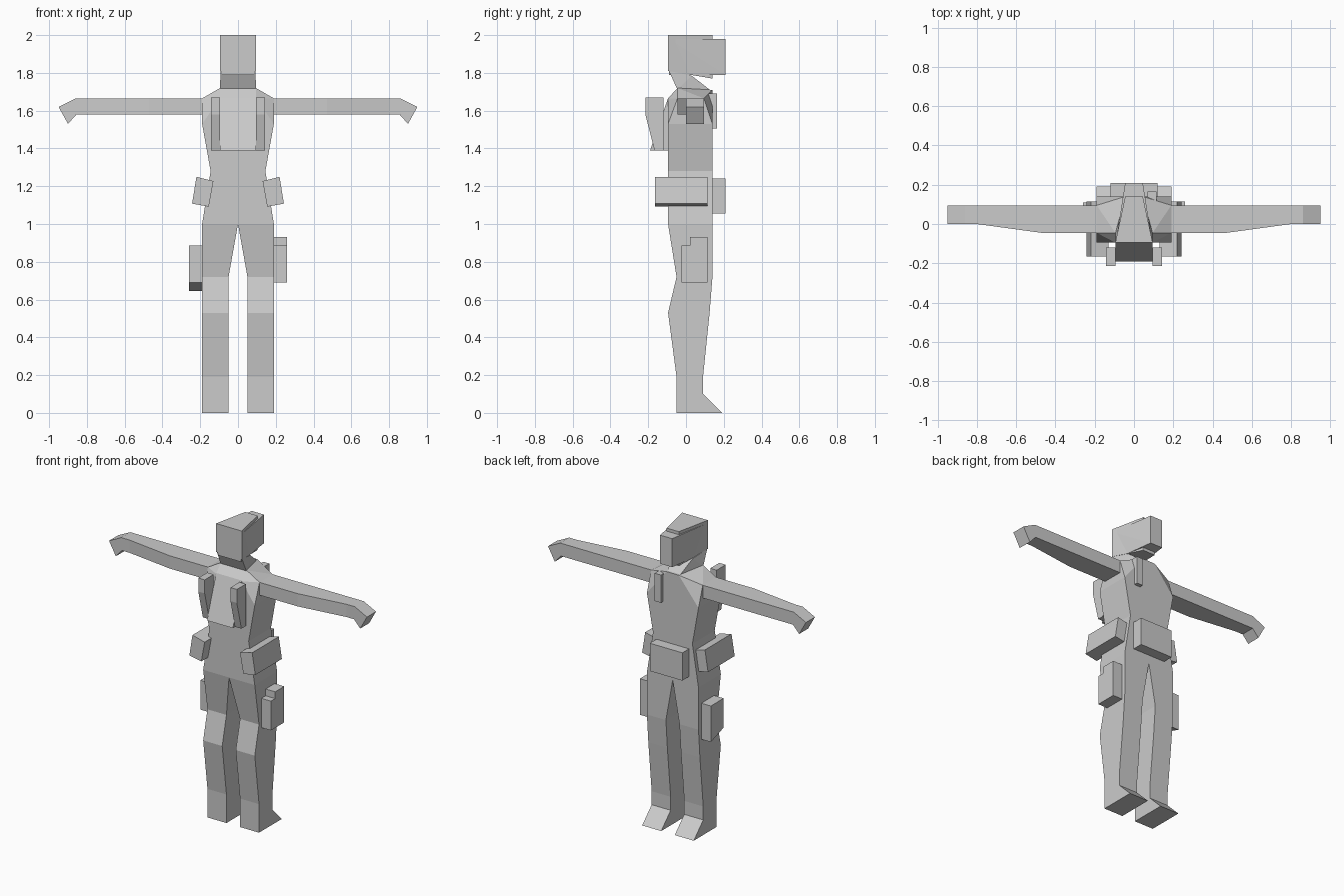
import bpy, bmesh

if "Cube" in bpy.data.objects:
    bpy.data.objects.remove(bpy.data.objects["Cube"])

grey = bpy.data.materials.new("light_grey")
grey.diffuse_color = (0.6, 0.6, 0.6, 1)
grey.use_nodes = True
grey.node_tree.nodes["Principled BSDF"].inputs["Base Color"].default_value = grey.diffuse_color


def finish(name, bm):
    bmesh.ops.recalc_face_normals(bm, faces=bm.faces)
    me = bpy.data.meshes.new(name)
    bm.to_mesh(me)
    bm.free()
    me.materials.append(grey)
    ob = bpy.data.objects.new(name, me)
    bpy.context.collection.objects.link(ob)
    return ob


def loft(name, rings, cap_start=True, cap_end=True):
    """Skin a list of equal-length point rings."""
    bm = bmesh.new()
    vs = [[bm.verts.new(p) for p in r] for r in rings]
    n = len(rings[0])
    for a, b in zip(vs, vs[1:]):
        for i in range(n):
            j = (i + 1) % n
            bm.faces.new((a[i], a[j], b[j], b[i]))
    if cap_start:
        bm.faces.new(vs[0])
    if cap_end:
        bm.faces.new(vs[-1])
    return finish(name, bm)


def hull(name, half):
    """Convex hull of points mirrored in x."""
    bm = bmesh.new()
    for x, y, z in half:
        for s in (-1, 1):
            bm.verts.new((s * x, y, z))
    bmesh.ops.convex_hull(bm, input=bm.verts)
    bmesh.ops.dissolve_limit(bm, angle_limit=0.01, verts=bm.verts, edges=bm.edges)
    return finish(name, bm)


def side_prism(name, x0, x1, prof):
    """Extrude a (y, z) profile along x."""
    return loft(name, [[(x, y, z) for y, z in prof] for x in (x0, x1)])


def box(name, x0, x1, y0, y1, z0, z1):
    return side_prism(name, x0, x1, [(y0, z0), (y1, z0), (y1, z1), (y0, z1)])


def rect(x0, x1, y0, y1, z):
    return [(x0, y0, z), (x1, y0, z), (x1, y1, z), (x0, y1, z)]


# Waist and rib cage
loft("torso", [rect(-w, w, -.095, .14, z) for w, z in ((.19, 1.0), (.145, 1.28), (.19, 1.53))],
     False, False)

# Faceted chest and shoulders
hull("shoulders", [(.19, -.095, 1.53), (.19, .14, 1.53), (.19, -.045, 1.665), (.19, .095, 1.665),
                   (.095, -.095, 1.665), (.095, -.045, 1.72), (.045, .14, 1.71)])

# Neck, tapered head and face mask
hull("neck", [(.095, -.045, 1.71), (.045, .14, 1.70), (.093, -.09, 1.81), (.07, .03, 1.785)])
hull("head", [(.095, -.095, 2.0), (.045, .14, 2.0), (.095, -.095, 1.81), (.045, .14, 1.77)])
hull("face_mask", [(.045, .21, 1.98), (.045, .21, 1.79), (.092, -.09, 1.98), (.085, -.09, 1.79)])

for s, side in ((-1, "left"), (1, "right")):
    # Leg with bent knee and wedge foot: (inner x, back y, front y, z)
    legs = [(.05, -.05, .19, 0), (.05, -.05, .09, .1), (.05, -.05, .09, .19),
            (.05, -.095, .125, .53), (.05, -.05, .14, .72), (0, -.095, .14, 1.0)]
    loft(side + "_leg", [rect(s * i, s * .19, b, f, z) for i, b, f, z in legs], True, False)

    # Arm with drooping hand: (top x, top z, bottom x, bottom z, back y)
    arms = [(.18, 1.665, .18, 1.58, -.045), (.47, 1.665, .47, 1.58, -.045),
            (.8, 1.665, .8, 1.58, 0), (.86, 1.665, .855, 1.58, 0), (.95, 1.62, .90, 1.53, 0)]
    loft(side + "_arm", [[(s * tx, b, tz), (s * tx, .095, tz), (s * bx, .095, bz), (s * bx, b, bz)]
                         for tx, tz, bx, bz, b in arms])

    # Tilted hip pouch
    hip = [(.13, 1.227), (.22, 1.25), (.243, 1.108), (.155, 1.092)]
    loft(side + "_hip_pouch", [[(s * x, y, z) for x, z in hip] for y in (-.165, .115)])

    # Narrow back pouch
    side_prism(side + "_back_pouch", s * .095, s * .142,
               [(-.215, 1.67), (-.215, 1.58), (-.167, 1.39), (-.12, 1.39), (-.12, 1.67)])

# Wedge pack between the back pouches
side_prism("back_pack", -.095, .095, [(-.094, 1.67), (-.19, 1.39), (-.094, 1.39)])

# Belt pouch and chest radio
box("belt_pouch", -.12, .12, .14, .21, 1.055, 1.24)
box("chest_radio", .07, .115, .12, .165, 1.505, 1.69)

# Thigh holster and thigh pouch
side_prism("thigh_holster", .19, .26, [(-.025, .69), (.115, .69), (.115, .93), (.02, .93),
                                       (.02, .885), (-.025, .885)])
side_prism("thigh_pouch", -.26, -.19, [(-.025, .69), (.11, .645), (.11, .885), (-.025, .885)])
